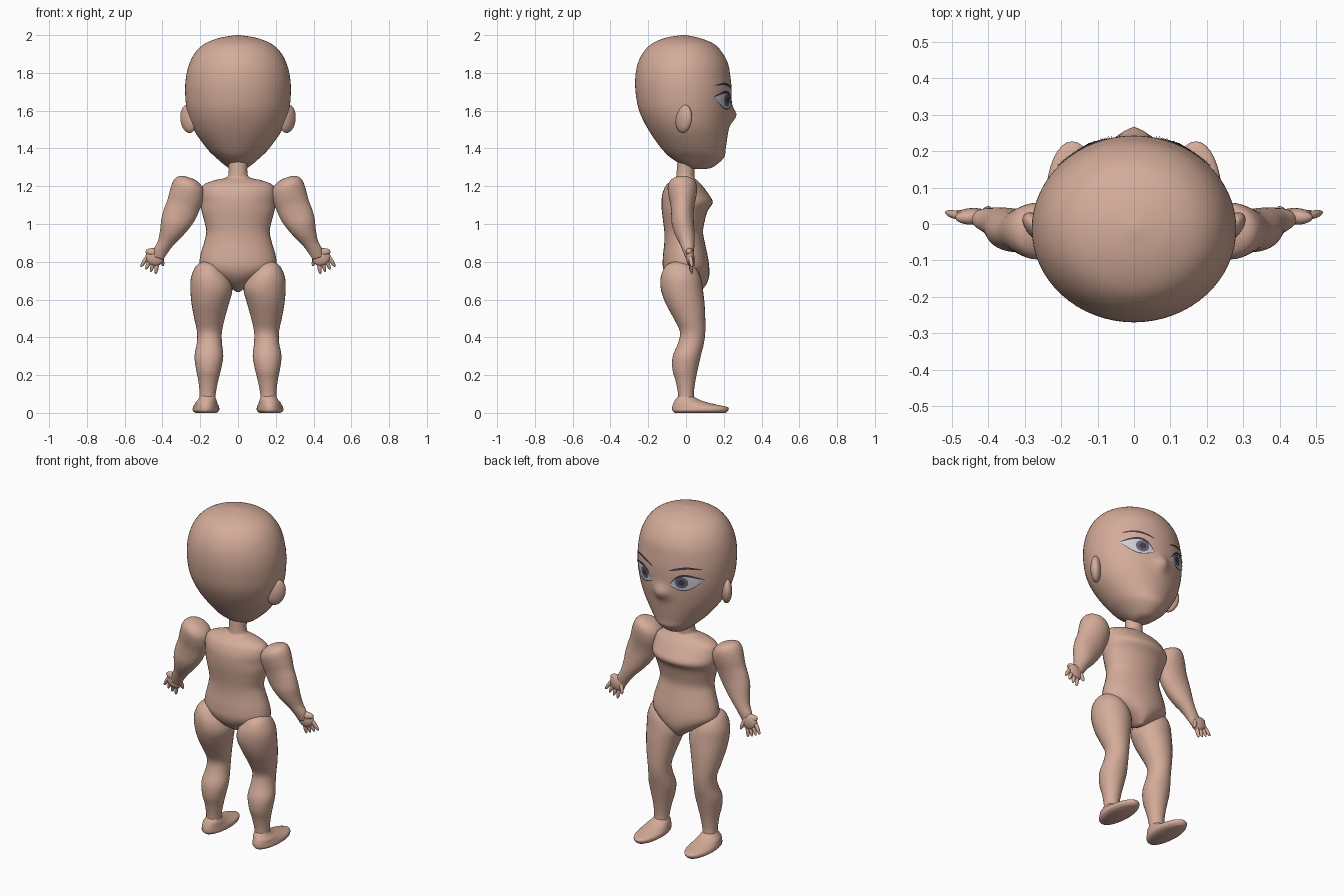
import bpy, bmesh, math
from mathutils import Vector, Matrix
from mathutils.bvhtree import BVHTree

cube = bpy.data.objects.get("Cube")
if cube:
    bpy.data.objects.remove(cube, do_unlink=True)


def material(name, colour):
    mat = bpy.data.materials.new(name)
    mat.use_nodes = True
    mat.diffuse_color = (*colour, 1)
    mat.node_tree.nodes["Principled BSDF"].inputs["Base Color"].default_value = (*colour, 1)
    return mat


skin = material("skin", (0.66, 0.41, 0.32))
eye_white = material("eye white", (0.62, 0.61, 0.66))
iris_grey = material("iris grey", (0.13, 0.12, 0.18))
dark = material("dark hair", (0.05, 0.04, 0.07))


def finish(name, bm, mat, mirror, closed=True):
    """Turn a bmesh into a smooth object, optionally mirrored in x."""
    if closed:
        bmesh.ops.recalc_face_normals(bm, faces=bm.faces)
    for face in bm.faces:
        face.smooth = True
    mesh = bpy.data.meshes.new(name)
    bm.to_mesh(mesh)
    bm.free()
    mesh.materials.append(mat)
    obj = bpy.data.objects.new(name, mesh)
    bpy.context.collection.objects.link(obj)
    if mirror:
        mod = obj.modifiers.new("Mirror", 'MIRROR')
        mod.use_mirror_merge = False
    return obj


def spline(points, steps):
    """Catmull-Rom interpolation of equal-length tuples."""
    pts = [Vector(p) for p in points]
    pts = [pts[0]] + pts + [pts[-1]]
    out = []
    for a, b, c, d in zip(pts, pts[1:], pts[2:], pts[3:]):
        for i in range(steps):
            t = i / steps
            out.append(b + (c - a) * t / 2 + (a - b * 2.5 + c * 2 - d / 2) * t * t
                       + (b * 1.5 - a / 2 - c * 1.5 + d / 2) * t ** 3)
    return out + [pts[-1]]


def loft(name, sections, mirror=False, sides=32, steps=4, tilt=0, shape=None):
    """Skin elliptical rings; each section is (z, left x, right x, back y, front y)."""
    bm = bmesh.new()
    rings = []
    for s in spline([Vector(s) for s in sections], steps):
        z, x0, x1, y0, y1 = s
        rx, ry = max((x1 - x0) / 2, .002), max((y1 - y0) / 2, .002)
        ring = []
        for i in range(sides):
            a = math.tau * i / sides
            dx = rx * math.cos(a)
            co = Vector(((x0 + x1) / 2 + dx * math.cos(tilt), (y0 + y1) / 2 + ry * math.sin(a),
                         z + dx * math.sin(tilt)))
            ring.append(bm.verts.new(shape(co) if shape else co))
        rings.append(ring)
    for lo, hi in zip(rings, rings[1:]):
        for i in range(sides):
            j = (i + 1) % sides
            bm.faces.new((lo[i], lo[j], hi[j], hi[i]))
    bm.faces.new(rings[0][::-1])
    bm.faces.new(rings[-1])
    return finish(name, bm, skin, mirror)


def ellipsoid(name, centre, radii, direction=(0, 0, 1)):
    """Mirrored ellipsoid whose third radius lies along the direction."""
    bm = bmesh.new()
    turn = Vector(direction).to_track_quat('Z', 'Y').to_matrix().to_4x4()
    bmesh.ops.create_uvsphere(bm, u_segments=20, v_segments=12, radius=1,
                              matrix=Matrix.Translation(centre) @ turn @ Matrix.Diagonal((*radii, 1)))
    return finish(name, bm, skin, True)


# Head, with the nose pulled out of the face
def add_nose(co):
    if co.y > 0:
        co.y += .032 * math.exp(-(co.x / .04) ** 2 - ((co.z - 1.575) / .04) ** 2)
    return co


head_rows = [(1.29, .02, .02, .08), (1.3, .055, 0, .14), (1.35, .115, -.08, .2), (1.4, .165, -.13, .21),
             (1.5, .235, -.2, .225), (1.6, .27, -.248, .238), (1.7, .28, -.267, .242),
             (1.78, .275, -.268, .235), (1.85, .257, -.255, .222), (1.91, .225, -.225, .19),
             (1.955, .175, -.18, .145), (1.985, .1, -.11, .07), (2, .01, -.025, -.005)]
head = loft("head", [(z, -w, w, b, f) for z, w, b, f in head_rows], sides=64, steps=6, shape=add_nose)
ellipsoid("ears", (.262, -.012, 1.557), (.03, .054, .076), (.12, .12, 1))

# Neck, torso and pelvis in one piece
torso_rows = [(.64, .008, .02, .07), (.675, .06, -.05, .105), (.72, .14, -.1, .122), (.77, .2, -.122, .123),
              (.83, .2, -.122, .115), (.9, .18, -.115, .1), (.96, .168, -.115, .09), (1.02, .18, -.122, .1),
              (1.07, .193, -.128, .115), (1.115, .2, -.13, .142), (1.16, .2, -.125, .118),
              (1.205, .185, -.105, .085), (1.23, .13, -.075, .06), (1.245, .065, -.055, .045),
              (1.27, .05, -.05, .045), (1.34, .05, -.045, .05)]
loft("torso", [(z, -w, w, b, f) for z, w, b, f in torso_rows])

# Legs and feet
loft("legs", [(.04, .12, .205, -.045, .05), (.1, .118, .203, -.042, .042), (.17, .105, .21, -.055, .05),
              (.23, .09, .222, -.072, .062), (.3, .078, .23, -.07, .078), (.37, .085, .218, -.042, .095),
              (.43, .085, .217, -.032, .102), (.5, .07, .232, -.065, .102), (.58, .048, .246, -.108, .098),
              (.65, .03, .252, -.132, .09), (.71, .045, .25, -.135, .08), (.755, .08, .235, -.122, .06),
              (.785, .11, .215, -.1, .03), (.802, .145, .185, -.06, -.02)], mirror=True)
loft("feet", [(0, .115, .225, -.06, .21), (.012, .1, .24, -.072, .223), (.03, .1, .238, -.073, .222),
              (.042, .105, .232, -.07, .17), (.055, .11, .225, -.065, .115), (.07, .115, .212, -.056, .07),
              (.09, .125, .2, -.04, .035)], mirror=True)

# Arms hang outward, so their rings are tilted
loft("arms", [(.82, .395, .455, -.002, .035), (.86, .37, .445, -.018, .042), (.9, .34, .425, -.035, .045),
              (.95, .295, .415, -.06, .045), (1, .255, .41, -.075, .042), (1.05, .222, .397, -.078, .04),
              (1.1, .2, .378, -.082, .045), (1.15, .18, .365, -.092, .055), (1.195, .175, .35, -.097, .058),
              (1.225, .19, .33, -.085, .048), (1.243, .22, .3, -.055, .02),
              (1.247, .25, .27, -.025, -.01)], mirror=True, tilt=math.radians(18))

# Hands: palm, four fanned fingers and a thumb
ellipsoid("palms", (.44, .022, .825), (.022, .05, .046), (.45, 0, -1))
ellipsoid("wrists", (.445, .018, .85), (.02, .022, .045), (1, 0, .1))
for i, label in enumerate(("inner", "middle", "ring", "outer")):
    base = Vector((.425 + .018 * i, .022, .81 + .006 * i))
    tip = Vector((.435 + .024 * i, .03, .743 + .014 * i))
    ellipsoid(label + "_fingers", (base + tip) / 2, (.011, .011, .042), tip - base)
ellipsoid("thumbs", (.405, .035, .81), (.011, .012, .036), (-.3, .25, -1))

# Face details are thin plates wrapped onto the head
bm = bmesh.new()
bm.from_mesh(head.data)
surface = BVHTree.FromBMesh(bm)
bm.free()


def plate(name, upper, lower, mat, lift, rows=5):
    """Fill between two lines of (x, z) points, projected on the face."""
    bm = bmesh.new()
    columns = []
    for top, low in zip(upper, lower):
        column = []
        for r in range(rows + 1):
            p = Vector(low).lerp(Vector(top), r / rows)
            hit, normal, _, _ = surface.ray_cast(Vector((p.x, 1, p.y)), Vector((0, -1, 0)))
            column.append(bm.verts.new(hit + normal * lift))
        columns.append(column)
    for a, b in zip(columns, columns[1:]):
        for r in range(rows):
            bm.faces.new((a[r], a[r + 1], b[r + 1], b[r]))
    return finish(name, bm, mat, True, closed=False)


def shift(line, amount):
    """Move a line in z, tapering to nothing at both ends."""
    n = len(line) - 1
    return [(p[0], p[1] + amount * math.sin(math.pi * i / n) ** .6) for i, p in enumerate(line)]


def disc(name, x, z, radius, mat, lift):
    angles = [math.pi * i / 16 for i in range(17)]
    upper = [(x - radius * math.cos(a), z + radius * math.sin(a)) for a in angles]
    lower = [(x - radius * math.cos(a), z - radius * math.sin(a)) for a in angles]
    plate(name, upper, lower, mat, lift)


upper_lid = spline([(.055, 1.632), (.09, 1.675), (.13, 1.694), (.175, 1.69), (.222, 1.672)], 5)
lower_lid = spline([(.055, 1.632), (.09, 1.617), (.13, 1.61), (.175, 1.627), (.222, 1.672)], 5)
plate("eye_whites", upper_lid, lower_lid, eye_white, .002)
disc("irises", .12, 1.655, .034, iris_grey, .0035)
disc("pupils", .12, 1.655, .017, dark, .005)
plate("upper_lashes", shift(upper_lid, .01), shift(upper_lid, -.003), dark, .006, 2)
plate("lower_lashes", shift(lower_lid, .001), shift(lower_lid, -.004), dark, .006, 1)
brow = spline([(.05, 1.715), (.1, 1.733), (.155, 1.742), (.215, 1.733)], 5)
plate("eyebrows", shift(brow, .006), shift(brow, -.007), dark, .004, 2)
